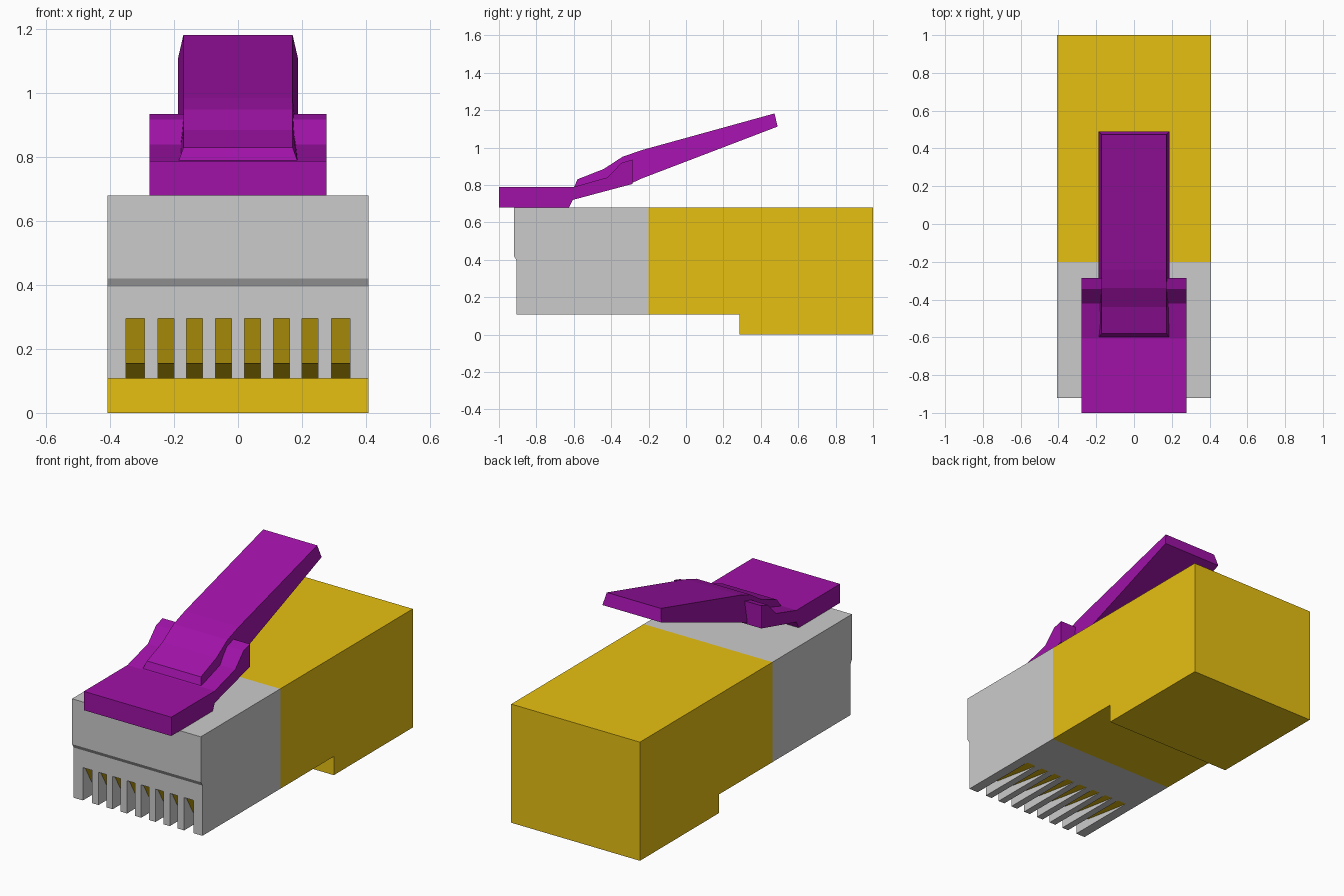
import bpy, bmesh

if "Cube" in bpy.data.objects:
    bpy.data.objects.remove(bpy.data.objects["Cube"])


def material(name, rgb):
    m = bpy.data.materials.new(name)
    m.diffuse_color = (*rgb, 1)
    m.use_nodes = True
    m.node_tree.nodes["Principled BSDF"].inputs["Base Color"].default_value = m.diffuse_color
    return m


GOLD = material("gold", (0.80, 0.53, 0.006))
PURPLE = material("purple", (0.35, 0.006, 0.39))


def prism(name, pts, half, mat=None, cx=0.0):
    """Extrude a (y, z) profile along x; half is one half-width or one per point."""
    halves = half if isinstance(half, (list, tuple)) else [half] * len(pts)
    bm = bmesh.new()
    left = [bm.verts.new((cx - w, y, z)) for (y, z), w in zip(pts, halves)]
    right = [bm.verts.new((cx + w, y, z)) for (y, z), w in zip(pts, halves)]
    bm.faces.new(left)
    bm.faces.new(right[::-1])
    n = len(pts)
    for i in range(n):
        j = (i + 1) % n
        bm.faces.new((left[i], right[i], right[j], left[j]))
    bmesh.ops.recalc_face_normals(bm, faces=bm.faces)
    me = bpy.data.meshes.new(name)
    bm.to_mesh(me)
    bm.free()
    ob = bpy.data.objects.new(name, me)
    bpy.context.collection.objects.link(ob)
    if mat:
        me.materials.append(mat)
    return ob


# Rear housing with a step underneath
prism("rear_housing", [(-0.2, 0.107), (0.285, 0.107), (0.285, 0), (1, 0),
                       (1, 0.68), (-0.2, 0.68)], 0.408, GOLD)

# Front housing with a small lip on its front face
front = prism("front_housing", [(-0.2, 0.107), (-0.905, 0.107), (-0.905, 0.395),
                                (-0.92, 0.42), (-0.92, 0.68), (-0.2, 0.68)], 0.408)

# Eight contact slots, cut with sloped back walls
slot = [(-1, 0.05), (-1, 0.295), (-0.89, 0.295), (-0.81, 0.155),
        (-0.47, 0.105), (-0.47, 0.05)]
cutters = []
for x, w in ((0.045, 0.025), (0.136, 0.025), (0.226, 0.025), (0.321, 0.029)):
    for side in (-1, 1):
        cutters.append(prism("slot_cutter", slot, w, cx=side * x))
bpy.context.view_layer.objects.active = front
for c in cutters:
    mod = front.modifiers.new("slot", 'BOOLEAN')
    mod.operation = 'DIFFERENCE'
    mod.solver = 'EXACT'
    mod.object = c
    bpy.ops.object.modifier_apply(modifier=mod.name)
    bpy.data.objects.remove(c)

# Sloped slot walls are the gold contacts
front.data.materials.clear()
front.data.materials.append(material("grey", (0.8, 0.8, 0.8)))
front.data.materials.append(GOLD)
for p in front.data.polygons:
    sloped = -0.995 < p.normal.z < -0.1 and p.center.z < 0.3
    p.material_index = 1 if sloped else 0

# Latch base: flat tab bending up into a wide shoulder
prism("latch_base", [(-1, 0.68), (-0.625, 0.68), (-0.605, 0.72), (-0.287, 0.805),
                     (-0.287, 0.935), (-0.345, 0.918), (-0.42, 0.84),
                     (-0.605, 0.788), (-1, 0.788)], 0.277, PURPLE)

# Latch lever: narrow arm whose sides taper towards the top
lower = [(-0.60, 0.785), (-0.44, 0.785), (-0.30, 0.805), (-0.235, 0.835), (0.49, 1.112)]
upper = [(0.473, 1.182), (-0.24, 0.985), (-0.34, 0.95), (-0.44, 0.885), (-0.58, 0.83)]
prism("latch_lever", lower + upper, [0.187] * 5 + [0.171] * 5, PURPLE)
